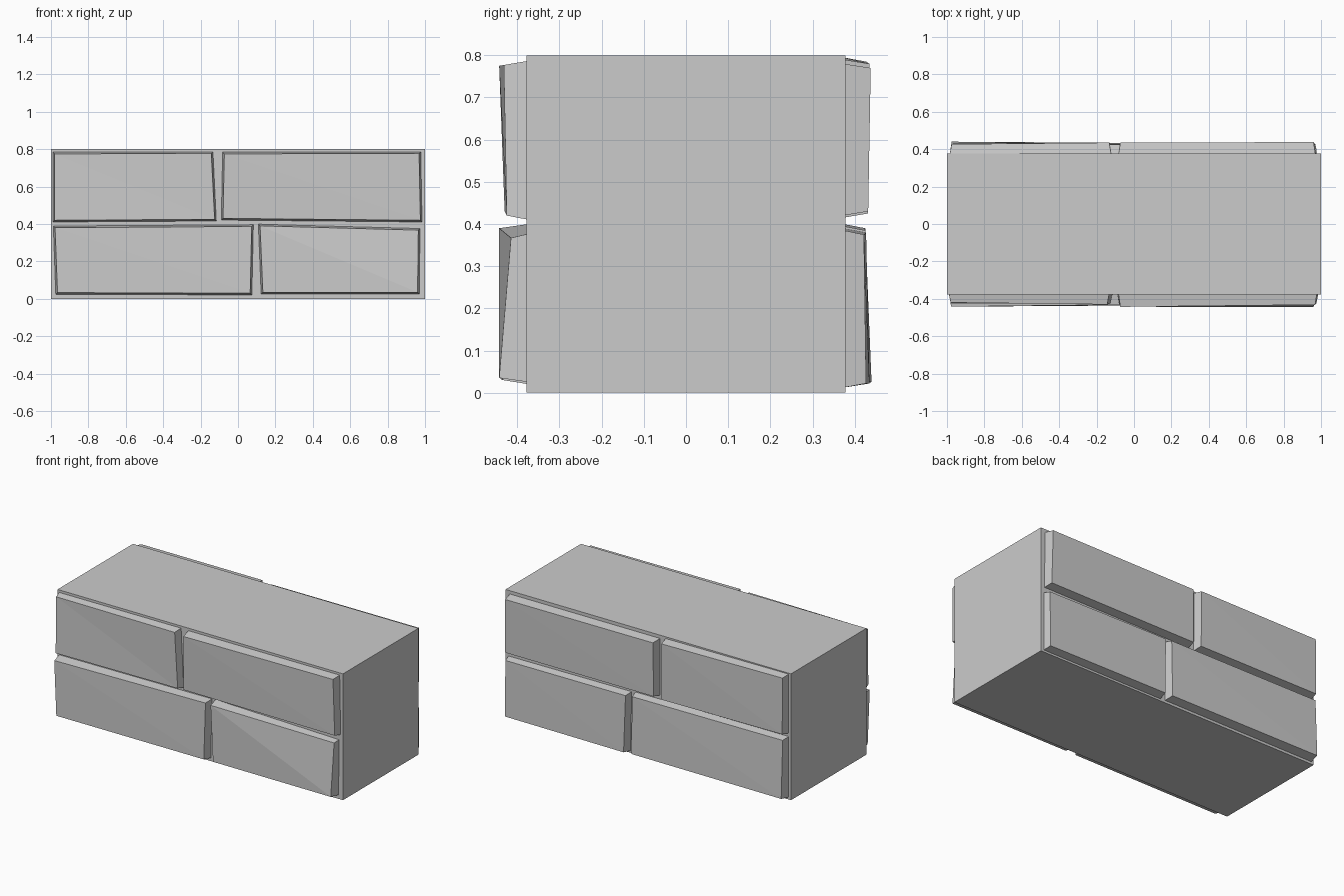
import bpy
import bmesh

cube = bpy.data.objects.get("Cube")
if cube:
    bpy.data.objects.remove(cube, do_unlink=True)

stone = bpy.data.materials.new("stone_grey")
stone.use_nodes = True
stone.diffuse_color = (0.6, 0.6, 0.6, 1)
stone.node_tree.nodes["Principled BSDF"].inputs["Base Color"].default_value = (0.6, 0.6, 0.6, 1)

CORE_Y = 0.378   # half depth of the core
HEIGHT = 0.8
FLARE = 0.01     # how far each brick widens towards the core


def finish(name, bm):
    bmesh.ops.recalc_face_normals(bm, faces=bm.faces)
    mesh = bpy.data.meshes.new(name)
    bm.to_mesh(mesh)
    bm.free()
    mesh.materials.append(stone)
    obj = bpy.data.objects.new(name, mesh)
    bpy.context.collection.objects.link(obj)
    return obj


def brick(name, side, corners):
    """Uneven brick; corners are (x, z, depth), counter-clockwise from bottom -x."""
    bm = bmesh.new()
    cx = sum(c[0] for c in corners) / 4
    cz = sum(c[1] for c in corners) / 4
    face = [bm.verts.new((x, side * d, z)) for x, z, d in corners]
    base = [bm.verts.new((x + (FLARE if x > cx else -FLARE), side * (CORE_Y - 0.005),
                          z + (FLARE if z > cz else -FLARE))) for x, z, d in corners]
    # Outer face is folded along one diagonal
    a, b, c, d = face
    if side < 0:
        folds = ((a, b, d), (b, c, d))
    else:
        folds = ((a, b, c), (a, c, d))
    for tri in folds:
        bm.faces.new(tri)
    for i in range(4):
        j = (i + 1) % 4
        bm.faces.new((face[i], base[i], base[j], face[j]))
    bm.faces.new(base[::-1])
    return finish(name, bm)


# Core block
bm = bmesh.new()
bmesh.ops.create_cube(bm, size=1)
for v in bm.verts:
    v.co = (v.co.x * 2, v.co.y * 2 * CORE_Y, (v.co.z + 0.5) * HEIGHT)
finish("wall_core", bm)

# Front bricks
brick("front_upper_right_brick", -1,
      [(-0.98, 0.42, 0.425), (-0.125, 0.425, 0.425), (-0.143, 0.777, 0.43), (-0.98, 0.775, 0.42)])
brick("front_upper_left_brick", -1,
      [(-0.08, 0.43, 0.43), (0.975, 0.42, 0.425), (0.968, 0.777, 0.432), (-0.073, 0.775, 0.443)])
brick("front_lower_right_brick", -1,
      [(-0.965, 0.033, 0.44), (0.065, 0.03, 0.435), (0.073, 0.387, 0.43), (-0.978, 0.38, 0.442)])
brick("front_lower_left_brick", -1,
      [(0.133, 0.035, 0.44), (0.96, 0.035, 0.443), (0.964, 0.367, 0.415), (0.118, 0.39, 0.443)])

# Back bricks
brick("back_upper_right_brick", 1,
      [(-0.975, 0.43, 0.43), (-0.13, 0.425, 0.432), (-0.132, 0.78, 0.435), (-0.975, 0.785, 0.427)])
brick("back_upper_left_brick", 1,
      [(-0.075, 0.43, 0.432), (0.965, 0.43, 0.432), (0.96, 0.77, 0.438), (-0.073, 0.77, 0.435)])
brick("back_lower_right_brick", 1,
      [(-0.975, 0.025, 0.44), (0.08, 0.025, 0.433), (0.08, 0.385, 0.425), (-0.975, 0.39, 0.425)])
brick("back_lower_left_brick", 1,
      [(0.133, 0.022, 0.435), (0.97, 0.022, 0.427), (0.97, 0.375, 0.422), (0.125, 0.38, 0.427)])
